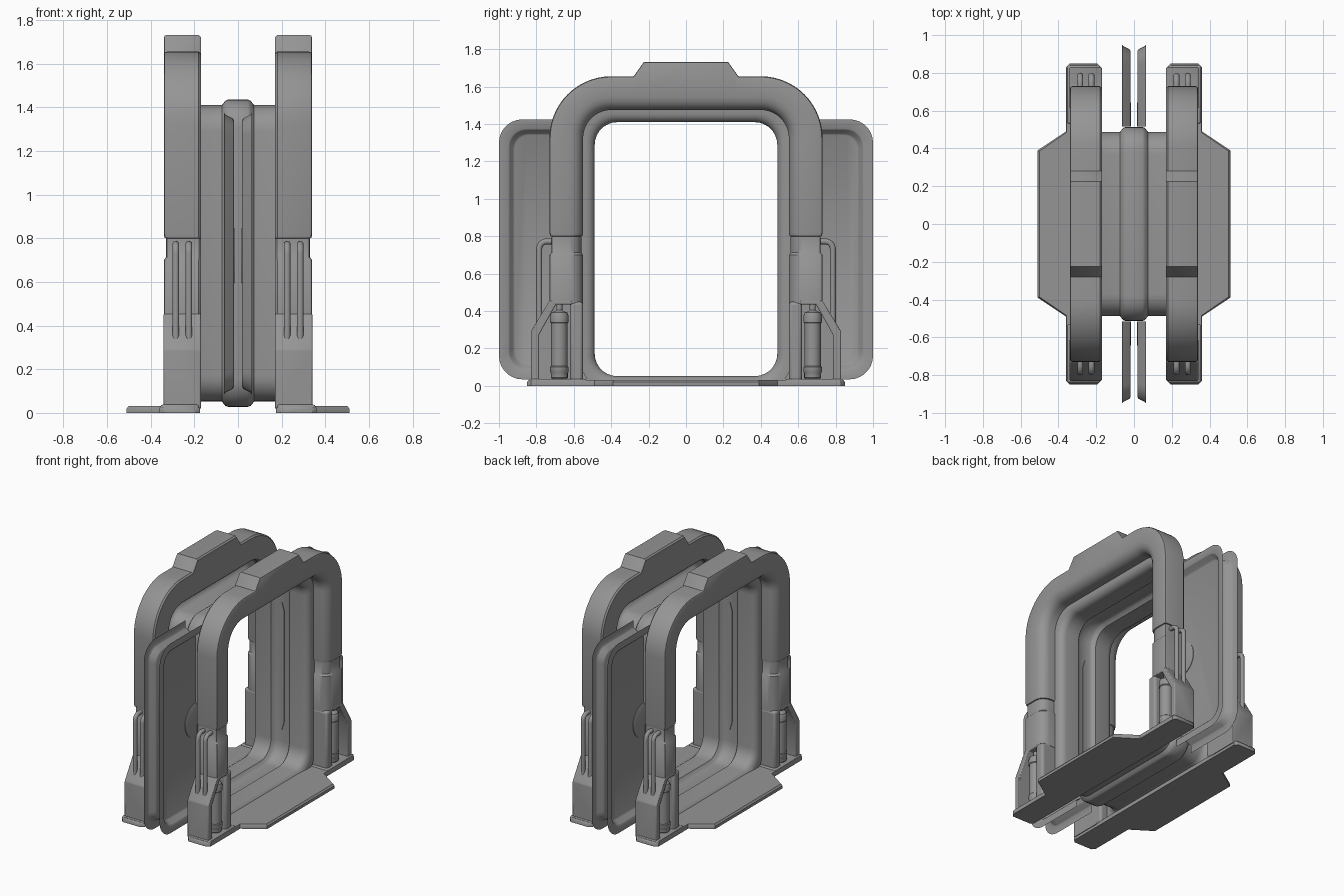
import bpy, bmesh, math

if "Cube" in bpy.data.objects:
    bpy.data.objects.remove(bpy.data.objects["Cube"])

grey = bpy.data.materials.new("mid_grey")
grey.diffuse_color = (0.3, 0.3, 0.3, 1)
grey.use_nodes = True
grey.node_tree.nodes["Principled BSDF"].inputs["Base Color"].default_value = grey.diffuse_color


def finish(name, bm, mirror=(True, True), bevel=0.0, segs=2):
    """Turn a bmesh into a smooth-shaded, mirrored object."""
    bmesh.ops.remove_doubles(bm, verts=bm.verts, dist=1e-5)
    bmesh.ops.recalc_face_normals(bm, faces=bm.faces)
    me = bpy.data.meshes.new(name)
    bm.to_mesh(me)
    bm.free()
    me.materials.append(grey)
    ob = bpy.data.objects.new(name, me)
    bpy.context.collection.objects.link(ob)
    bpy.ops.object.select_all(action='DESELECT')
    ob.select_set(True)
    bpy.context.view_layer.objects.active = ob
    bpy.ops.object.shade_smooth_by_angle(angle=math.radians(38))
    if bevel:
        b = ob.modifiers.new("bevel", 'BEVEL')
        b.width, b.segments, b.limit_method = bevel, segs, 'ANGLE'
    if any(mirror):
        m = ob.modifiers.new("mirror", 'MIRROR')
        m.use_axis = (mirror[0], mirror[1], False)
    return ob


def loft(bm, rings, closed=True, caps=(False, False)):
    """Skin a list of equal-length point rings."""
    vs = [[bm.verts.new(p) for p in r] for r in rings]
    n = len(vs[0])
    for a, b in zip(vs, vs[1:]):
        for i in range(n if closed else n - 1):
            j = (i + 1) % n
            bm.faces.new((a[i], a[j], b[j], b[i]))
    for use, ring in zip(caps, (vs[0], vs[-1])):
        if use:
            bm.faces.new(ring)


def prism(name, pts, x0, x1, mirror=(True, True), bevel=0.0, segs=2):
    """Extrude a (y, z) outline along x."""
    bm = bmesh.new()
    loft(bm, [[(x, y, z) for y, z in pts] for x in (x0, x1)], caps=(True, True))
    return finish(name, bm, mirror, bevel, segs)


def box_pts(y0, y1, z0, z1):
    return [(y0, z0), (y1, z0), (y1, z1), (y0, z1)]


def round_rect(y0, y1, z0, z1, r, steps=7):
    """Counter-clockwise rounded rectangle in (y, z)."""
    out = []
    for k, (cy, cz) in enumerate(((y1 - r, z1 - r), (y0 + r, z1 - r),
                                  (y0 + r, z0 + r), (y1 - r, z0 + r))):
        for i in range(steps + 1):
            a = math.pi / 2 * (k + i / steps)
            out.append((cy + r * math.cos(a), cz + r * math.sin(a)))
    return out


# arch frames: cross-section (distance from inner edge, x) swept up and over
section = [(0.01, 0.17), (0, 0.18), (0, 0.275), (0.006, 0.298), (0.02, 0.319),
           (0.042, 0.333), (0.07, 0.34), (0.165, 0.34), (0.176, 0.336),
           (0.18, 0.325), (0.18, 0.18), (0.17, 0.17)]


def station(y, z, a, inset=0.0, raise_by=0.0):
    pts = []
    for d, x in section:
        extra = raise_by if d > 0.1 else 0
        d = 0.09 + (d - 0.09) * (1 - inset / 0.09) + extra
        x = 0.17 + (x - 0.17) * (1 - inset / 0.17)
        pts.append((x, y + d * math.cos(a), z + d * math.sin(a)))
    return pts


rings = [station(0.55, z, 0, i) for z, i in
         ((0.44, 0), (0.70, 0), (0.713, 0.01), (0.80, 0.01), (0.802, 0.003), (0.82, 0))]
for i in range(15):
    a = math.pi / 2 * i / 14
    rings.append(station(0.40 + 0.15 * math.cos(a), 1.325 + 0.15 * math.sin(a), a))
# raised block along the top of the arch
for y, up in ((0.28, 0), (0.225, 0.077), (0, 0.077)):
    rings.append(station(y, 1.475, math.pi / 2, 0, up))
bm = bmesh.new()
loft(bm, rings, caps=(True, False))
finish("arch_frame", bm)

# lower legs: inner column, back wall of the niche, and slanted outer strap
prism("leg_column", box_pts(0.55, 0.62, 0.02, 0.45), 0.17, 0.338, bevel=0.018, segs=3)
prism("niche_back", [(0.60, 0.02), (0.825, 0.02), (0.825, 0.285), (0.73, 0.445),
                     (0.60, 0.445)], 0.17, 0.235)
prism("outer_strap", [(0.785, 0.02), (0.83, 0.02), (0.83, 0.29), (0.73, 0.455),
                      (0.61, 0.455), (0.61, 0.435), (0.695, 0.435), (0.785, 0.275)],
      0.17, 0.341, bevel=0.006)

# canisters standing in the niches
bm = bmesh.new()
profile = [(0.034, 0.03), (0.046, 0.045), (0.046, 0.07), (0.049, 0.075), (0.049, 0.10),
           (0.044, 0.105), (0.044, 0.335), (0.049, 0.34), (0.049, 0.375), (0.042, 0.392),
           (0.022, 0.40), (0.016, 0.405), (0.016, 0.445)]
loft(bm, [[(0.288 + r * math.cos(t * math.pi / 8), 0.677 + r * math.sin(t * math.pi / 8), z)
           for t in range(16)] for r, z in profile], caps=(True, True))
finish("canister", bm)

# pairs of bent pipes on the outer side of each leg
for k, px in enumerate((0.225, 0.285)):
    path = [(0.70, 0.772, math.pi / 2)]
    for i in range(7):
        a = math.pi / 2 * (1 - i / 6)
        path.append((0.745 + 0.04 * math.cos(a), 0.732 + 0.04 * math.sin(a), a))
    path.append((0.785, 0.32, 0))
    bm = bmesh.new()
    loft(bm, [[(px + 0.016 * math.sin(t * math.pi / 5),
                y + 0.016 * math.cos(t * math.pi / 5) * math.cos(a),
                z + 0.016 * math.cos(t * math.pi / 5) * math.sin(a))
               for t in range(10)] for y, z, a in path], caps=(True, True))
    finish("leg_pipe_%d" % (k + 1), bm)

# base plates with a wide bay on the outside
half = [(0.51, 0.39), (0.36, 0.49), (0.36, 0.83), (0.34, 0.85), (0.195, 0.85), (0.175, 0.83)]
outline = half + [(x, -y) for x, y in reversed(half)]
bm = bmesh.new()
cx = 0.27
loft(bm, [[(cx + (x - cx) * s, y * s2, z) for x, y in outline]
          for z, s, s2 in ((0, 1, 1), (0.02, 1, 1), (0.032, 0.96, 0.99))], caps=(True, True))
finish("base_plate", bm, (True, False))

# foot pads under the legs
prism("foot_pad", box_pts(0.53, 0.84, 0.01, 0.038), 0.18, 0.355, bevel=0.01)

# thin gateway lining with a central ridge, rolling out into the arches
bm = bmesh.new()
rings = []
for x, o in ((0, 0.026), (0.045, 0.026), (0.058, 0.02), (0.074, 0.0), (0.18, 0.0),
             (0.198, 0.004), (0.213, 0.014), (0.223, 0.029), (0.227, 0.045), (0.228, 0.075)):
    pts = round_rect(-0.488 - o, 0.488 + o, 0.052 - o, 1.41 + o, 0.12 + o * 0.5)
    rings.append([(x, y, max(z, 0.028)) for y, z in pts])
loft(bm, rings)
finish("gateway_lining", bm, (True, False))

# slots in the groove of the lining
bm = bmesh.new()
slot = [(0, 0.25), (0.018, 0.31), (0.018, 1.12), (0, 1.18), (-0.018, 1.12), (-0.018, 0.31)]
loft(bm, [[(x, y, z) for x, z in slot] for y in (0.508, 0.513)], caps=(True, True))
finish("door_slot", bm, (False, True))

# dished sheet door panels standing out on both sides, open towards the gateway
bm = bmesh.new()
rings = []
for o, x in ((0, 0.064), (0.05, 0.064), (0.058, 0.058), (0.075, 0.024), (0.085, 0.018)):
    z0, z1 = 0.035 + o, 1.425 - o
    pts = round_rect(0.52, 1.0 - o, z0, z1, 0.125 - o * 0.6)
    pts = [(0.516, z0)] + pts[24:] + pts[:8] + [(0.516, z1)]
    rings.append([(x, y, z) for y, z in pts])
loft(bm, rings, closed=False, caps=(False, True))
finish("door_panel", bm)

# half-round boss at the inner end of each door panel
bm = bmesh.new()
loft(bm, [[(x, 0.517 + r * math.cos(t * math.pi / 16), 0.72 + r * math.sin(t * math.pi / 16))
           for t in range(-8, 9)] for x, r in ((0.016, 0.125), (0.022, 0.125), (0.028, 0.11))],
     caps=(True, True))
finish("panel_boss", bm)
